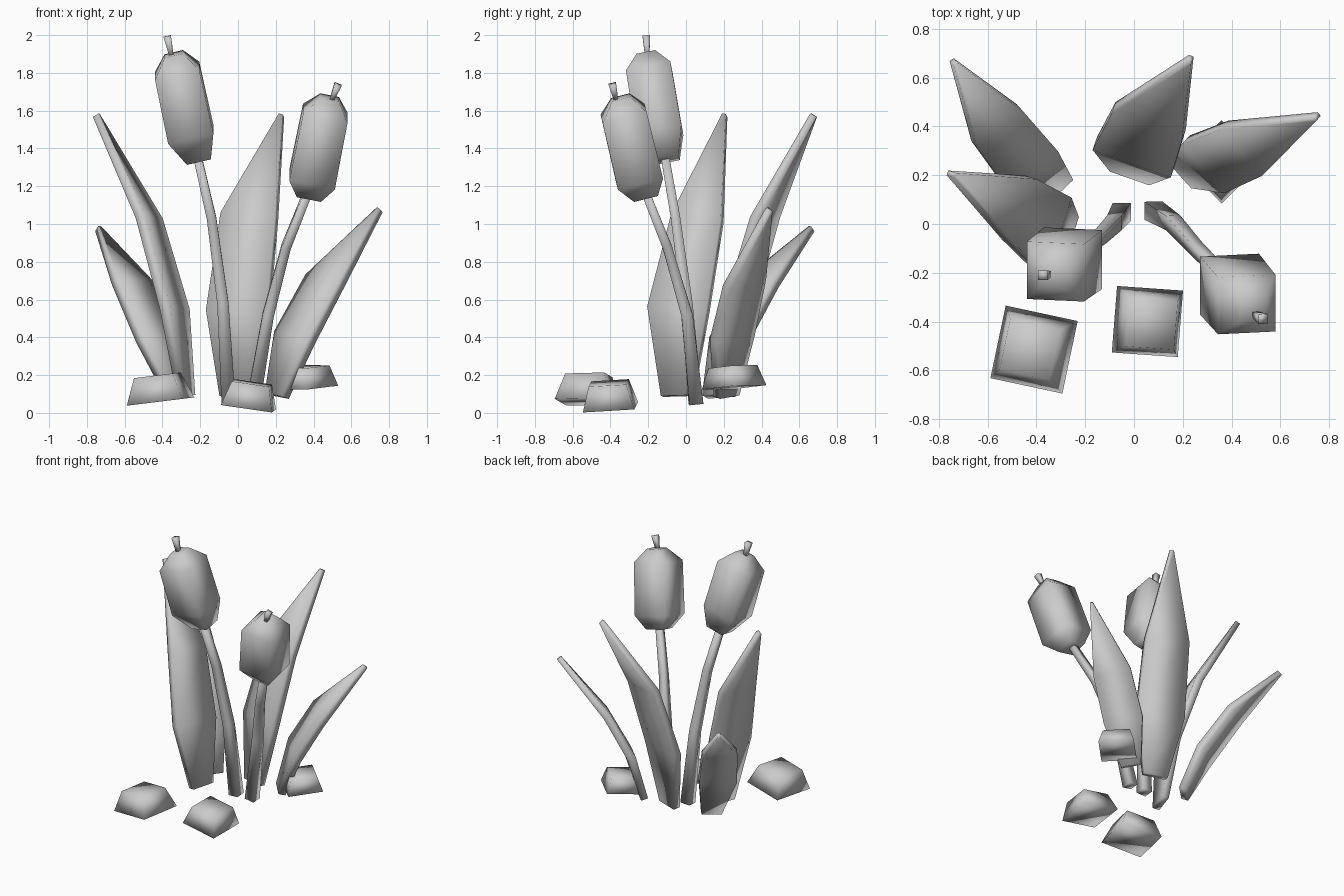
import bpy, bmesh
from math import radians, sqrt
from mathutils import Vector, Matrix

if "Cube" in bpy.data.objects:
    bpy.data.objects.remove(bpy.data.objects["Cube"])


def finish(name, bm):
    bmesh.ops.recalc_face_normals(bm, faces=bm.faces[:])
    me = bpy.data.meshes.new(name)
    bm.to_mesh(me)
    bm.free()
    me.shade_smooth()
    ob = bpy.data.objects.new(name, me)
    bpy.context.collection.objects.link(ob)
    return ob


def loft(name, path, widths, thicks, side=(1, 0, 0), straight=False):
    """Four-sided rings, given as half sizes, lofted along a path."""
    pts = [Vector(p) for p in path]
    bm = bmesh.new()
    rings = []
    for i, p in enumerate(pts):
        a, b = (0, -1) if straight else (max(i - 1, 0), min(i + 1, len(pts) - 1))
        t = (pts[b] - pts[a]).normalized()
        s = Vector(side)
        s = (s - t * s.dot(t)).normalized()
        n = t.cross(s)
        rings.append([bm.verts.new(p + s * widths[i] * u + n * thicks[i] * v)
                      for u, v in ((1, 1), (-1, 1), (-1, -1), (1, -1))])
    for r, q in zip(rings, rings[1:]):
        for k in range(4):
            m = (k + 1) % 4
            bm.faces.new((r[k], r[m], q[m], q[k]))
    bm.faces.new(rings[0])
    bm.faces.new(rings[-1])
    return finish(name, bm)


def cattail(tag, stem, head, tip):
    w = (0.037, 0.030, 0.025, 0.022)
    loft("stem_" + tag, stem, w, w)
    w = (0.065, 0.123, 0.12, 0.05)
    loft("seed_head_" + tag, head, w, w, straight=True)
    loft("head_tip_" + tag, tip, (0.011, 0.02), (0.011, 0.02))


# Cattails
cattail("left",
        [(-0.05, 0.05, 0.05), (-0.08, 0.005, 0.58), (-0.14, -0.055, 1.03), (-0.22, -0.115, 1.38)],
        [(-0.207, -0.10, 1.34), (-0.25, -0.14, 1.475), (-0.322, -0.195, 1.81), (-0.34, -0.21, 1.9)],
        [(-0.35, -0.205, 1.88), (-0.375, -0.21, 1.995)])
cattail("right",
        [(0.08, 0.055, 0.05), (0.16, 0.005, 0.52), (0.255, -0.1, 0.88), (0.375, -0.22, 1.18)],
        [(0.375, -0.215, 1.145), (0.392, -0.247, 1.235), (0.462, -0.33, 1.585), (0.485, -0.345, 1.67)],
        [(0.495, -0.37, 1.655), (0.53, -0.39, 1.74)])

# Leaf blades: centre line, half widths, direction across the blade
leaves = {
    "leaf_left_tall": ([(-0.275, -0.045, 0.09), (-0.335, -0.04, 0.55), (-0.47, 0.06, 1.03), (-0.75, 0.205, 1.575)],
                       (0.085, 0.165, 0.14, 0.01), (0.3, 0.95, 0)),
    "leaf_left_short": ([(-0.315, 0.15, 0.09), (-0.425, 0.23, 0.39), (-0.56, 0.40, 0.69), (-0.74, 0.665, 0.975)],
                        (0.07, 0.13, 0.12, 0.01), (0.75, 0.66, 0)),
    "leaf_centre": ([(-0.01, 0.21, 0.09), (0.0, 0.275, 0.54), (0.06, 0.42, 1.04), (0.23, 0.675, 1.575)],
                    (0.085, 0.17, 0.155, 0.01), (0.94, -0.33, 0)),
    "leaf_right": ([(0.205, 0.215, 0.09), (0.30, 0.245, 0.40), (0.455, 0.31, 0.69), (0.75, 0.44, 1.075)],
                   (0.07, 0.135, 0.13, 0.01), (-0.17, 0.2, 0.06)),
}
for name, (path, widths, side) in leaves.items():
    loft(name, path, widths, (0.025, 0.03, 0.028, 0.018), side)

# Stones: base centre, bottom and top half sizes, height, yaw, tilt x, tilt y
stones = [
    ((-0.41, -0.515, 0.06), 0.152, 0.105, 0.14, -12, 0, -7),
    ((0.055, -0.4, 0.03), 0.137, 0.1, 0.13, -4, 4, 8),
    ((0.36, 0.255, 0.135), 0.121, 0.092, 0.11, 45, 4, -3),
]
for i, (pos, a, b, h, yaw, tx, ty) in enumerate(stones):
    bm = bmesh.new()
    m = (Matrix.Translation(pos) @ Matrix.Rotation(radians(ty), 4, 'Y')
         @ Matrix.Rotation(radians(tx), 4, 'X') @ Matrix.Rotation(radians(yaw + 45), 4, 'Z')
         @ Matrix.Translation((0, 0, h / 2)))
    bmesh.ops.create_cone(bm, cap_ends=True, segments=4, radius1=a * sqrt(2),
                          radius2=b * sqrt(2), depth=h, matrix=m)
    finish("stone_%d" % (i + 1), bm)
